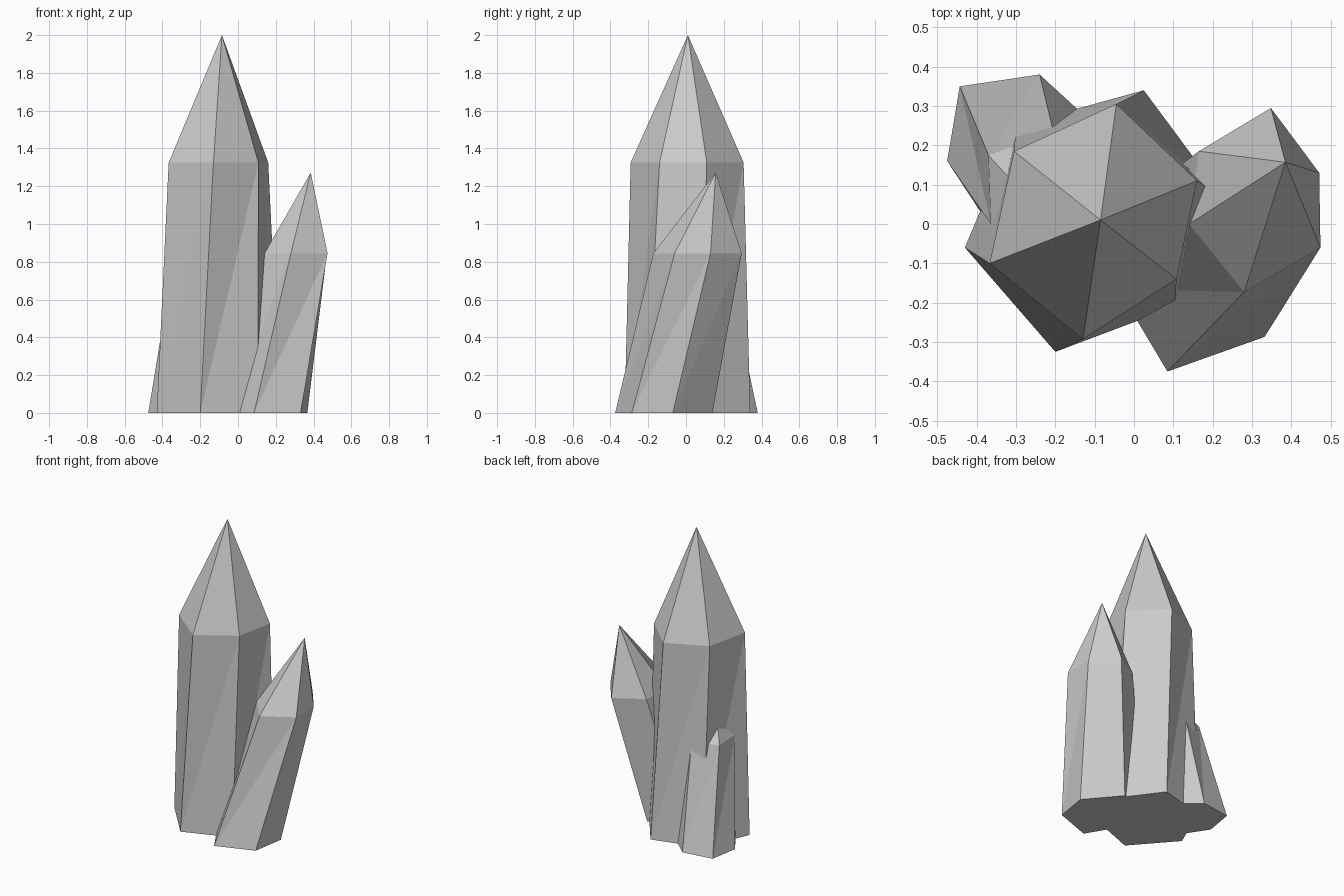
import bpy
import bmesh

if "Cube" in bpy.data.objects:
    bpy.data.objects.remove(bpy.data.objects["Cube"])

stone = bpy.data.materials.new("grey crystal")
stone.diffuse_color = (0.6, 0.6, 0.6, 1)
stone.use_nodes = True
stone.node_tree.nodes["Principled BSDF"].inputs["Base Color"].default_value = stone.diffuse_color


def crystal(name, base, shoulder, shoulder_z, apex):
    """Leaning six-sided prism with a pointed tip, rings given counterclockwise."""
    bm = bmesh.new()
    low = [bm.verts.new((x, y, 0)) for x, y in base]
    top = [bm.verts.new((x, y, shoulder_z)) for x, y in shoulder]
    tip = bm.verts.new(apex)
    bm.faces.new(low[::-1])
    for i in range(6):
        j = (i + 1) % 6
        bm.faces.new((low[i], low[j], top[j]))
        bm.faces.new((low[i], top[j], top[i]))
        bm.faces.new((top[i], top[j], tip))
    mesh = bpy.data.meshes.new(name)
    bm.to_mesh(mesh)
    bm.free()
    mesh.materials.append(stone)
    obj = bpy.data.objects.new(name, mesh)
    bpy.context.collection.objects.link(obj)
    return obj


# Tall central crystal
cluster = crystal(
    "crystal_cluster",
    [(-0.43, -0.06), (-0.20, -0.325), (0.105, -0.21),
     (0.225, 0.07), (0.025, 0.34), (-0.30, 0.25)],
    [(-0.367, -0.10), (-0.13, -0.293), (0.108, -0.14),
     (0.16, 0.11), (-0.045, 0.305), (-0.305, 0.185)],
    1.325, (-0.085, 0.01, 2.0))

# Medium crystal leaning out to the right
medium = crystal(
    "medium_crystal",
    [(-0.04, -0.165), (0.085, -0.375), (0.332, -0.287),
     (0.367, -0.07), (0.19, 0.14), (-0.03, 0.04)],
    [(0.14, 0.0), (0.28, -0.173), (0.474, -0.06),
     (0.471, 0.13), (0.348, 0.295), (0.165, 0.185)],
    0.845, (0.385, 0.157, 1.272))

# Small crystal at the back left, leaning into the central one
small = crystal(
    "small_crystal",
    [(-0.475, 0.16), (-0.35, -0.03), (-0.12, 0.03),
     (-0.065, 0.22), (-0.24, 0.38), (-0.443, 0.35)],
    [(-0.364, 0.0), (-0.25, -0.12), (-0.08, -0.05),
     (-0.05, 0.12), (-0.205, 0.235), (-0.37, 0.175)],
    0.675, (-0.22, 0.01, 0.94))

# Fuse the three crystals into one solid
bpy.context.view_layer.objects.active = cluster
for part in (medium, small):
    mod = cluster.modifiers.new("union", 'BOOLEAN')
    mod.operation = 'UNION'
    mod.solver = 'EXACT'
    mod.object = part
    bpy.ops.object.modifier_apply(modifier=mod.name)
    bpy.data.objects.remove(part)
